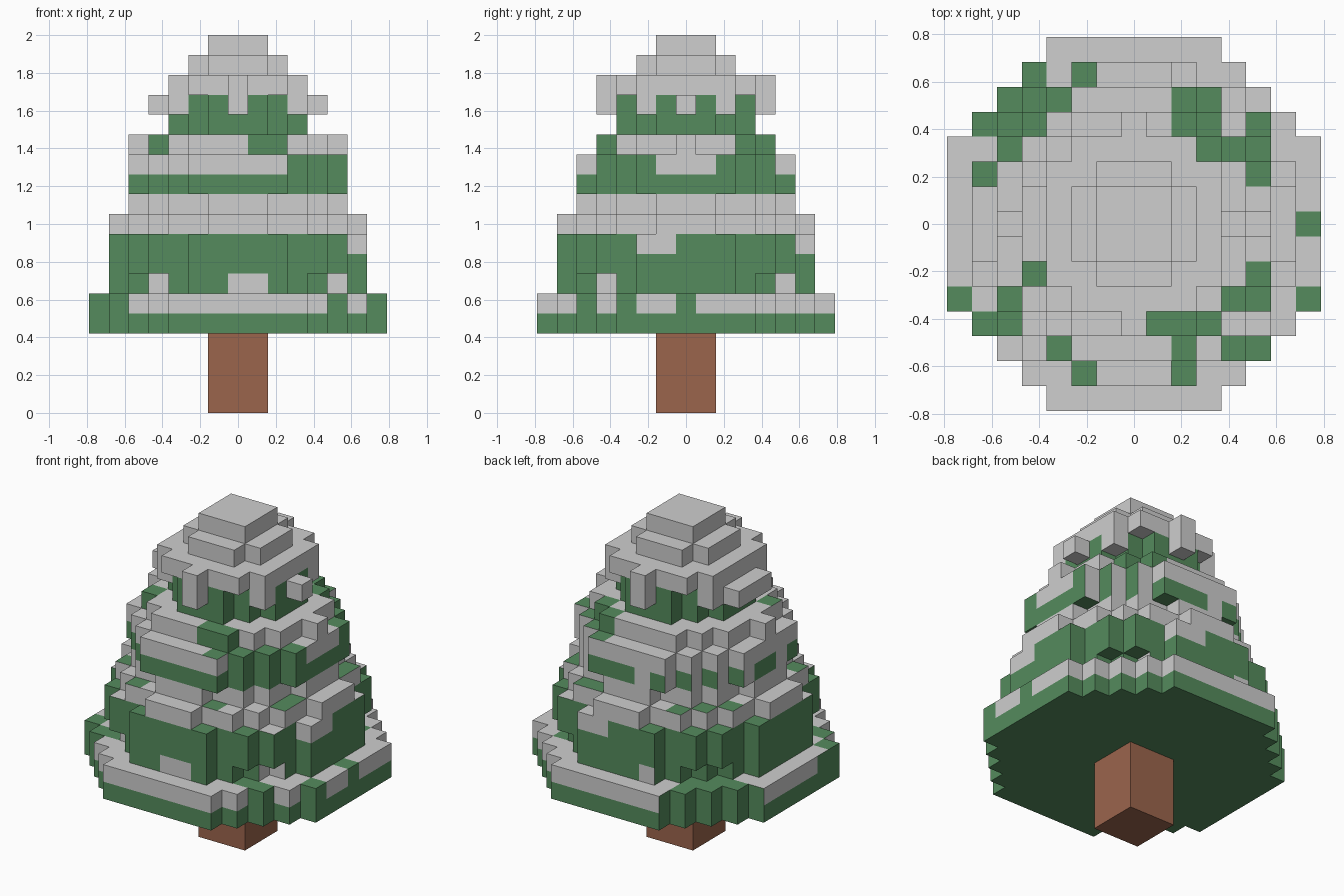
import bpy, bmesh
from mathutils import Vector

if "Cube" in bpy.data.objects:
    bpy.data.objects.remove(bpy.data.objects["Cube"])

U = 2 / 19  # size of one block

def material(name, rgb):
    m = bpy.data.materials.new(name)
    m.diffuse_color = (*rgb, 1)
    m.use_nodes = True
    m.node_tree.nodes["Principled BSDF"].inputs["Base Color"].default_value = m.diffuse_color
    return m

green = material("needle green", (0.09, 0.26, 0.11))
white = material("snow white", (0.62, 0.62, 0.62))
brown = material("bark brown", (0.33, 0.13, 0.073))

# Trunk: three blocks wide, four tall
bpy.ops.mesh.primitive_cube_add(size=1, location=(0, 0, 2 * U))
trunk = bpy.context.object
trunk.name = "trunk"
trunk.scale = (3 * U, 3 * U, 4 * U)
trunk.data.materials.append(brown)

# Foliage layers: squared radius of each round layer of blocks
RADIUS2 = {4: 58, 5: 58, 6: 40, 7: 41, 8: 41, 9: 38, 10: 26, 11: 29, 12: 29,
           13: 20, 14: 10, 15: 10, 16: 13, 17: 5, 18: 2}
SNOWY = {5, 9, 10, 12, 13, 16, 17, 18}
blocks = {(i, j, k) for k, r in RADIUS2.items()
          for i in range(-7, 8) for j in range(-7, 8) if i * i + j * j <= r}
# Snow drips and bumps that stick out
for s in (-1, 1):
    blocks |= {(0, 4 * s, 15), (0, 4 * s, 16), (5 * s, 0, 13), (4 * s, 0, 15)}
    blocks |= {(-4, s, 15), (3, 2 * s, 15), (-3, 2 * s, 15)}

# Snow patterns per side, read along x or y from -7 to 7
FRONT = {5: "ggwwwwwwwwwwgwg", 6: "gggwgggwwgggwgg", 8: "gggggggggggggww",
         12: "wwwwwwwwwwggggg", 13: "wwwgwwwwggwwwww", 15: "wwwwwggwggwwwww"}
RIGHT = {5: "wwgwgwwgwwwwwww", 6: "gggwggggggggwgg", 8: "gggggwwggggggww",
         12: "wwwgggwwwgggwww", 13: "ggggwwwwwwggggg", 15: "wwwwgwgwgwgwwww"}
BACK = {5: "ggggwwwwwwwwwww", 6: "gggggwggggggggg", 8: "ggggggggwwggggg",
        11: "ggggggwgggwwwww", 13: "wwwwwwwwwggwwww", 15: "wwwwwggwggwwwww"}
LEFT = {5: "wwwwggwwwwwgggg", 11: "ggggggwggwwwwww", 15: "wwwwgwwwwwgwwww"}
# Green patches seen from above: row y -> columns x
TOP = {6: (-4, -2), 5: (-5, -4, -3, 2, 3), 4: (-6, -5, -4, 2, 3, 5),
       3: (-5, 3, 4, 5), 2: (-6, 5), 0: (7,), -2: (-4, 5), -3: (-7, -5, 4, 5, 7),
       -4: (-6, -5, 1, 2, 3), -5: (-3, 2, 4, 5), -6: (-2, 2)}
SIDES = {(0, -1, 0): FRONT, (0, 1, 0): BACK, (1, 0, 0): RIGHT, (-1, 0, 0): LEFT,
         (0, 0, 1): None, (0, 0, -1): None}

def is_snow(i, j, k, n):
    if n[2] > 0:
        return i not in TOP.get(j, ())
    if n[2] == 0 and k in SIDES[n]:
        return SIDES[n][k][(i if n[1] else j) + 7] == "w"
    return k in SNOWY or (k == 15 and i * i + j * j > 10)

# Snowy foliage: only the exposed block faces
bm = bmesh.new()
for i, j, k in sorted(blocks):
    c = Vector((i, j, k + 0.5))
    for n in SIDES:
        if (i + n[0], j + n[1], k + n[2]) in blocks:
            continue
        d = Vector(n)
        a = Vector((n[1], n[2], n[0]))
        b = d.cross(a)
        f = bm.faces.new([bm.verts.new((c + (d + a * s + b * t) / 2) * U)
                          for s, t in ((-1, -1), (1, -1), (1, 1), (-1, 1))])
        f.material_index = int(is_snow(i, j, k, n))
bmesh.ops.remove_doubles(bm, verts=bm.verts, dist=0.001)
mesh = bpy.data.meshes.new("snowy_foliage")
bm.to_mesh(mesh)
bm.free()
mesh.materials.append(green)
mesh.materials.append(white)
bpy.context.collection.objects.link(bpy.data.objects.new("snowy_foliage", mesh))
